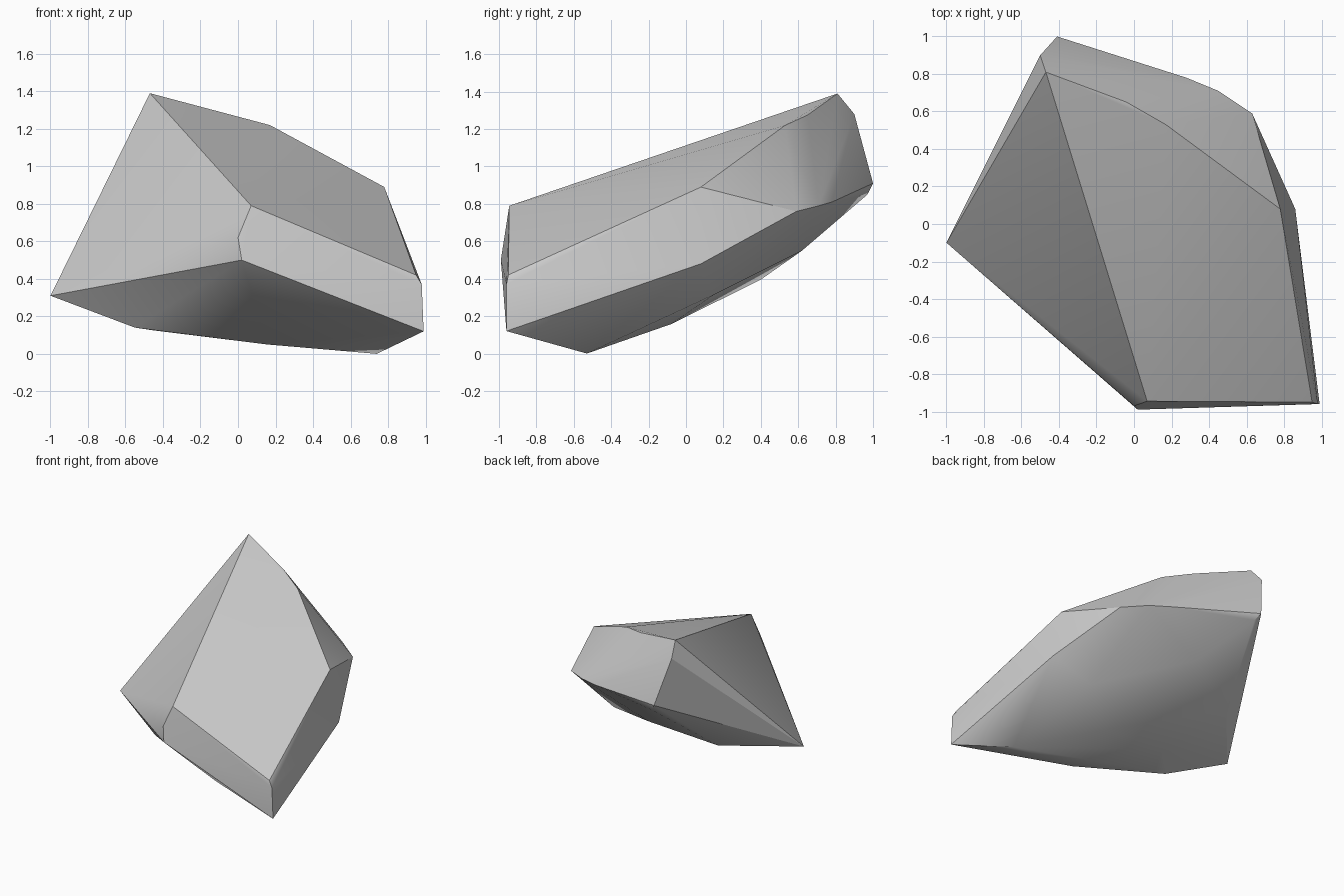
import bpy, bmesh, math

# Corner points of the rock, grouped by region; the rock is their convex hull
upper_ridge = [(-0.47, 0.81, 1.39), (-0.50, 0.90, 1.28), (-0.04, 0.65, 1.275),
               (0.17, 0.53, 1.22), (0.78, 0.08, 0.89)]
front_edge = [(0.07, -0.945, 0.79), (0.0, -0.97, 0.62), (0.02, -0.99, 0.50),
              (0.95, -0.95, 0.42), (0.98, -0.96, 0.37), (0.99, -0.96, 0.12)]
sides = [(-1.0, -0.10, 0.31), (0.86, 0.08, 0.48), (0.63, 0.59, 0.76),
         (0.45, 0.71, 0.79), (0.28, 0.78, 0.81), (-0.41, 1.0, 0.91),
         (-0.37, 0.97, 0.85)]
underside = [(0.74, -0.53, 0.0), (0.157, -0.53, 0.05), (-0.45, -0.29, 0.125),
             (-0.55, -0.29, 0.14), (0.20, -0.08, 0.157), (-0.33, -0.06, 0.17),
             (0.55, 0.15, 0.315), (-0.57, 0.40, 0.395), (-0.09, 0.62, 0.55)]

# Wrap the points into a faceted boulder
bm = bmesh.new()
for p in upper_ridge + front_edge + sides + underside:
    bm.verts.new(p)
hull = bmesh.ops.convex_hull(bm, input=bm.verts)
bmesh.ops.delete(bm, geom=[v for v in bm.verts if not v.link_faces], context='VERTS')
bmesh.ops.recalc_face_normals(bm, faces=bm.faces)
mesh = bpy.data.meshes.new("rock")
bm.to_mesh(mesh)
bm.free()

rock = bpy.data.objects.new("rock", mesh)
bpy.context.collection.objects.link(rock)
bpy.context.view_layer.objects.active = rock
rock.select_set(True)
# Soften shallow facets, keep the cleaved edges crisp
bpy.ops.object.shade_smooth_by_angle(angle=math.radians(30))
